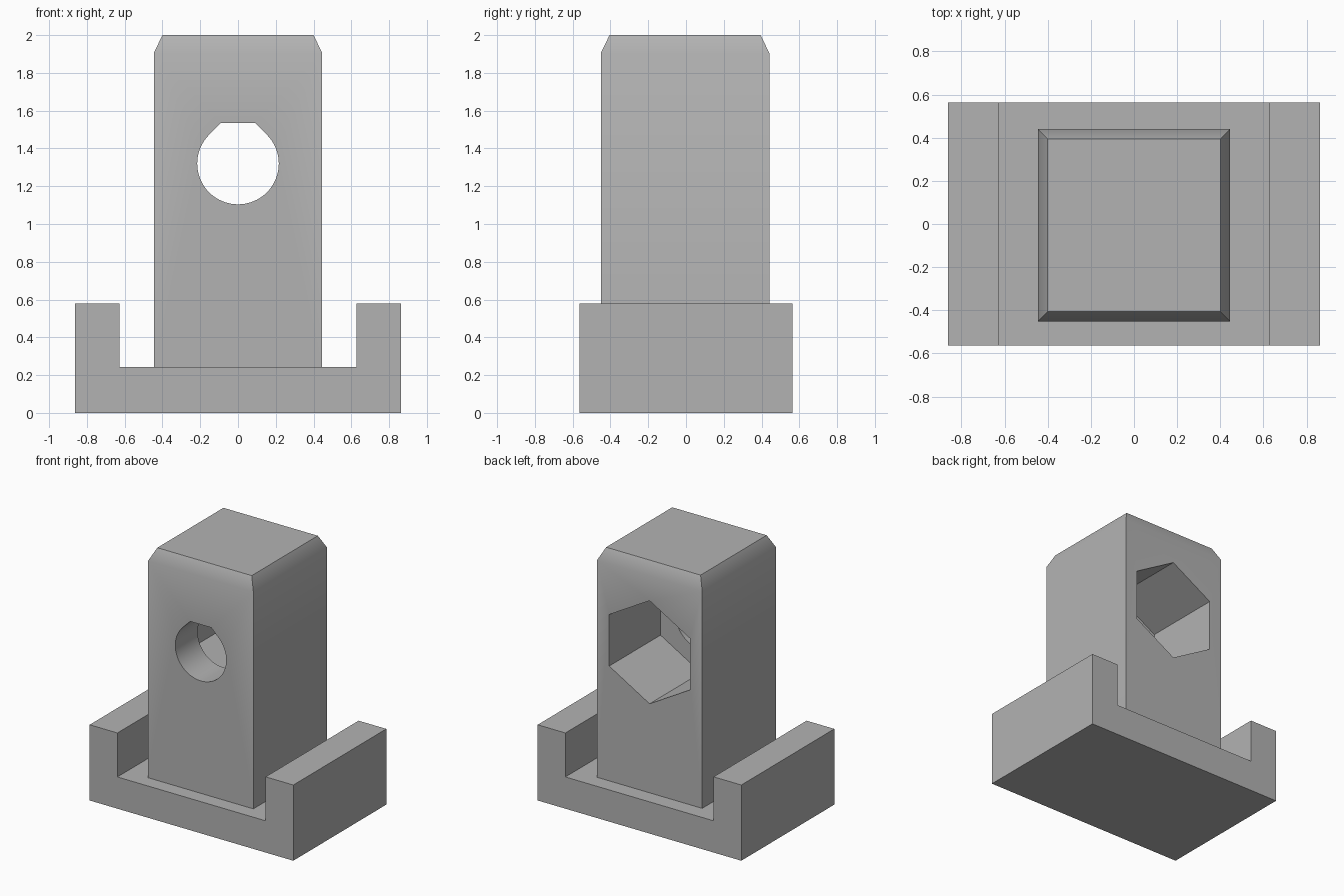
import bpy, bmesh
from math import cos, sin, radians, sqrt

if "Cube" in bpy.data.objects:
    bpy.data.objects.remove(bpy.data.objects["Cube"], do_unlink=True)

grey = bpy.data.materials.new("plain_grey")
grey.use_nodes = True
colour = (0.45, 0.45, 0.45, 1)
grey.diffuse_color = colour
grey.node_tree.nodes["Principled BSDF"].inputs["Base Color"].default_value = colour


def add_object(name, bm):
    bmesh.ops.recalc_face_normals(bm, faces=bm.faces)
    mesh = bpy.data.meshes.new(name)
    bm.to_mesh(mesh)
    bm.free()
    mesh.materials.append(grey)
    obj = bpy.data.objects.new(name, mesh)
    bpy.context.collection.objects.link(obj)
    return obj


def extrude_profile(name, points, y0, y1):
    """Solid made from an (x, z) outline swept along y."""
    bm = bmesh.new()
    face = bm.faces.new([bm.verts.new((x, y0, z)) for x, z in points])
    swept = bmesh.ops.extrude_face_region(bm, geom=[face])["geom"]
    verts = [v for v in swept if isinstance(v, bmesh.types.BMVert)]
    bmesh.ops.translate(bm, verts=verts, vec=(0, y1 - y0, 0))
    return add_object(name, bm)


def cut(target, cutter):
    mod = target.modifiers.new("cut", "BOOLEAN")
    mod.operation = "DIFFERENCE"
    mod.solver = "EXACT"
    mod.object = cutter
    bpy.context.view_layer.objects.active = target
    bpy.ops.object.modifier_apply(modifier=mod.name)
    bpy.data.objects.remove(cutter, do_unlink=True)


# Channel-shaped base
FLOOR = 0.243
half = [(0.863, 0), (0.863, 0.58), (0.628, 0.58), (0.628, FLOOR)]
base = extrude_profile("base", half + [(-x, z) for x, z in reversed(half)],
                       -0.563, 0.563)

# Square column with a chamfered top
bm = bmesh.new()
rings = []
for h, z in ((0.446, FLOOR), (0.446, 1.905), (0.4, 2.0)):
    rings.append([bm.verts.new((sx * h, sy * h - 0.005, z))
                  for sx, sy in ((-1, -1), (1, -1), (1, 1), (-1, 1))])
bm.faces.new(rings[0])
bm.faces.new(rings[-1])
for low, high in zip(rings, rings[1:]):
    for i in range(4):
        j = (i + 1) % 4
        bm.faces.new((low[i], low[j], high[j], high[i]))
column = add_object("column", bm)

# Hexagonal nut pocket from the back
CENTRE, R, HEX = 1.32, 0.216, 0.395
POCKET = -0.18
hexagon = [(HEX * sin(radians(60 * i)), CENTRE + HEX * cos(radians(60 * i)))
           for i in range(6)]
cut(column, extrude_profile("pocket_cutter", hexagon, POCKET, 0.6))

# Round bolt hole from the front, with a flattened teardrop roof
angles = [135 + 270 * i / 48 for i in range(49)]
hole = [(R * cos(radians(a)), CENTRE + R * sin(radians(a))) for a in angles]
roof = R * (sqrt(2) - 1)
hole += [(roof, CENTRE + R), (-roof, CENTRE + R)]
cut(column, extrude_profile("hole_cutter", hole, -0.6, POCKET + 0.1))

# Smooth the round hole and soften the chamfer, keeping hard edges sharp
bpy.ops.object.select_all(action="DESELECT")
for obj in (base, column):
    obj.select_set(True)
bpy.context.view_layer.objects.active = column
bpy.ops.object.shade_smooth_by_angle(angle=radians(30))
